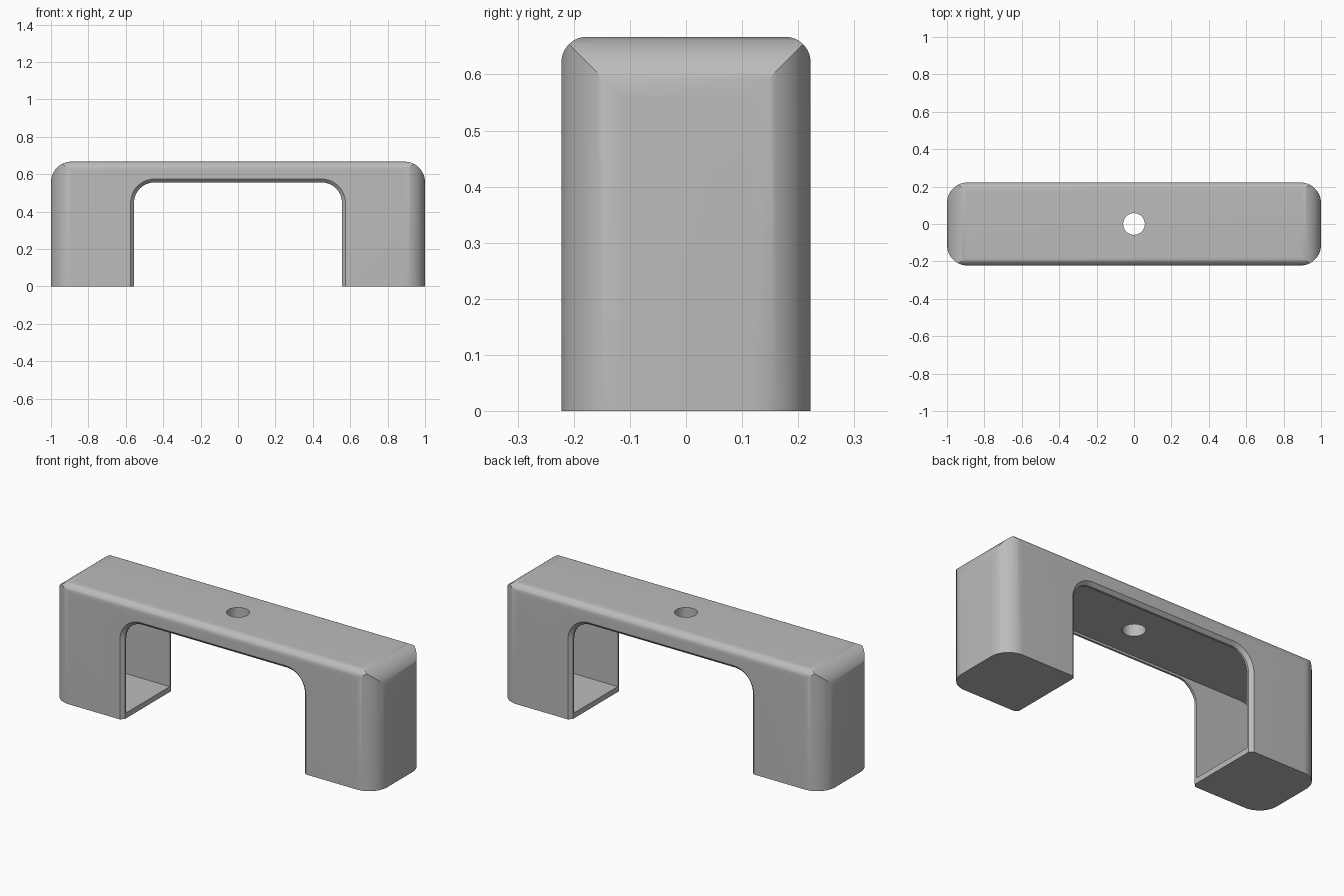
import bpy, bmesh, math
from mathutils import Vector

cube = bpy.data.objects.get("Cube")
if cube:
    bpy.data.objects.remove(cube, do_unlink=True)

HX, HY, TOP = 1.0, 0.222, 0.667     # half length, half depth, height
ARCH_X, ARCH_Z, R = 0.556, 0.556, 0.11
WALL, LIP = 0.03, 0.018


def rounded(half, low, high, r_top, r_low=0.0, steps=14):
    """Outline of a rectangle with rounded top and bottom corners."""
    pts = []
    corners = [(1, high, r_top, 0), (-1, high, r_top, 90),
               (-1, low, r_low, 180), (1, low, r_low, 270)]
    for side, level, r, start in corners:
        up = 1 if level == high else -1
        n = steps if r else 0
        for i in range(n + 1):
            a = math.radians(start + 90 * i / max(n, 1))
            pts.append((side * (half - r) + r * math.cos(a),
                        level - up * r + r * math.sin(a)))
    return pts


def loft(name, rings):
    """Solid through matching rings of points."""
    bm = bmesh.new()
    loops = [[bm.verts.new(p) for p in ring] for ring in rings]
    for a, b in zip(loops, loops[1:]):
        for i in range(len(a)):
            j = (i + 1) % len(a)
            bm.faces.new((a[i], a[j], b[j], b[i]))
    bm.faces.new(loops[0])
    bm.faces.new(loops[-1])
    bmesh.ops.recalc_face_normals(bm, faces=bm.faces)
    mesh = bpy.data.meshes.new(name)
    bm.to_mesh(mesh)
    bm.free()
    ob = bpy.data.objects.new(name, mesh)
    bpy.context.collection.objects.link(ob)
    return ob


def prism(name, outline, axis, start, end):
    def place(p, d):
        v = list(p)
        v.insert(axis, d)
        return Vector(v)
    return loft(name, [[place(p, d) for p in outline] for d in (start, end)])


def combine(ob, tool, operation):
    mod = ob.modifiers.new("cut", 'BOOLEAN')
    mod.object, mod.operation, mod.solver = tool, operation, 'EXACT'
    graph = bpy.context.evaluated_depsgraph_get()
    mesh = bpy.data.meshes.new_from_object(ob.evaluated_get(graph))
    ob.modifiers.clear()
    ob.data = mesh
    bpy.data.objects.remove(tool, do_unlink=True)


# Outer body: front, plan and end outlines intersected
body = prism("bridge_handle", rounded(HX, 0, TOP, R), 1, -0.3, 0.3)
plan = prism("plan_shape", rounded(HX, -HY, HY, R, R), 2, -0.1, 0.8)
combine(body, plan, 'INTERSECT')
end = prism("end_shape", rounded(HY, -0.1, TOP, 0.045), 0, -1.1, 1.1)
combine(body, end, 'INTERSECT')

# Arch between the legs, flaring to a rounded lip at front and back
flare = [(-0.3, LIP)]
for i in range(7):
    a = math.radians(90 * i / 6)
    flare.append((-HY + LIP * math.sin(a), LIP * (1 - math.cos(math.pi / 2 - a))))
flare += [(-y, o) for y, o in reversed(flare)]
arch = loft("arch_cutter", [
    [Vector((x, y, z)) for x, z in
     rounded(ARCH_X + o, -0.1, ARCH_Z + o, R + o)] for y, o in flare])
combine(body, arch, 'DIFFERENCE')

# Hollow inside of both legs, open toward the arch
cavity = prism("cavity_cutter", rounded(0.945, WALL, 0.568, R),
               1, -HY + WALL, HY - WALL)
combine(body, cavity, 'DIFFERENCE')

# Screw hole through the top
hole = prism("hole_cutter", rounded(0.058, -0.058, 0.058, 0.058, 0.058, 10), 2, 0.4, 0.8)
bm = bmesh.new()
bm.from_mesh(hole.data)
bmesh.ops.remove_doubles(bm, verts=bm.verts, dist=0.0001)
bm.to_mesh(hole.data)
bm.free()
combine(body, hole, 'DIFFERENCE')

# Plain grey finish
grey = bpy.data.materials.new("plain_grey")
grey.use_nodes = True
colour = (0.5, 0.5, 0.5, 1)
grey.diffuse_color = colour
grey.node_tree.nodes["Principled BSDF"].inputs["Base Color"].default_value = colour
body.data.materials.clear()
body.data.materials.append(grey)
for poly in body.data.polygons:
    poly.material_index = 0

bpy.ops.object.select_all(action='DESELECT')
body.select_set(True)
bpy.context.view_layer.objects.active = body
bpy.ops.object.shade_smooth_by_angle(angle=math.radians(25))
